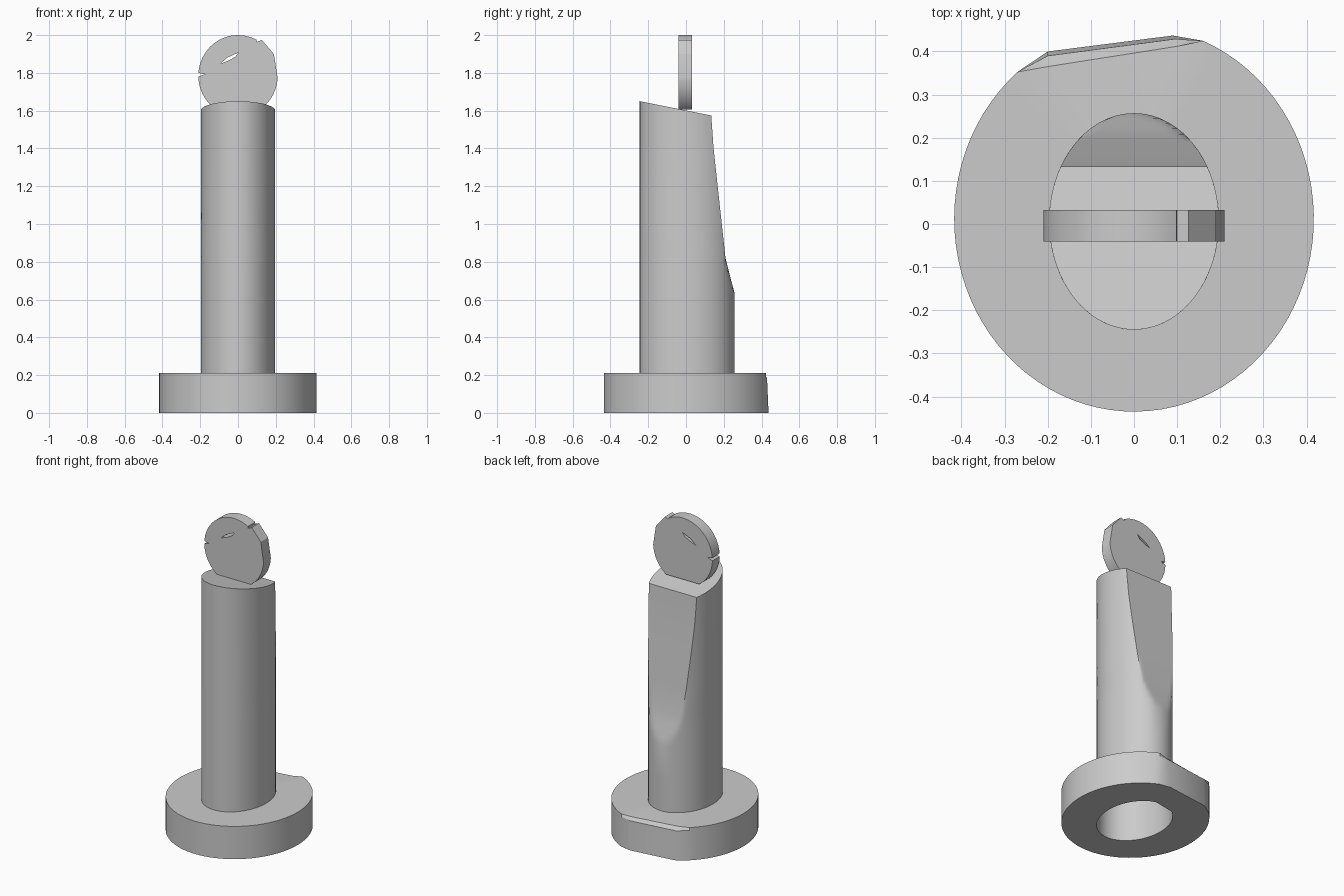
import bpy, math

if "Cube" in bpy.data.objects:
    bpy.data.objects.remove(bpy.data.objects["Cube"])


def make_mesh(name, verts, faces):
    mesh = bpy.data.meshes.new(name)
    mesh.from_pydata(verts, [], faces)
    mesh.update()
    obj = bpy.data.objects.new(name, mesh)
    bpy.context.collection.objects.link(obj)
    return obj


def smooth(obj):
    bpy.ops.object.select_all(action='DESELECT')
    obj.select_set(True)
    bpy.context.view_layer.objects.active = obj
    bpy.ops.object.shade_smooth_by_angle(angle=math.radians(25))


def bridge(n, a, b):
    """Quads joining closed ring a to closed ring b."""
    return [(a * n + i, a * n + (i + 1) % n, b * n + (i + 1) % n, b * n + i)
            for i in range(n)]


def interp(table, t):
    for (t0, v0), (t1, v1) in zip(table, table[1:]):
        if t <= t1:
            return v0 + (v1 - v0) * (t - t0) / (t1 - t0)
    return table[-1][1]


# Shaft and hole ellipse, base ellipse
SX, SY, SC = 0.197, 0.251, 0.006
BX, BY, BC = 0.417, 0.447, 0.012

# Base: thick oval ring with a chipped edge at the back
a_left = math.acos(-0.27 / BX)
a_right = math.acos(0.16 / BX) + 2 * math.pi
ARC = 72
arc = [(BX * math.cos(a), BC + BY * math.sin(a))
       for a in (a_left + (a_right - a_left) * i / ARC for i in range(ARC + 1))]
chip_top = [(0.10, 0.425), (-0.20, 0.378)]
chip_low = [(0.09, 0.437), (-0.20, 0.40)]
chip_mid = [(0.095, 0.429), (-0.20, 0.390)]
chip_shoulder = [(0.10, 0.412), (-0.20, 0.365)]


def hole_point(p):
    a = math.atan2((p[1] - BC) / BY, p[0] / BX)
    return SX * math.cos(a), SC + SY * math.sin(a)


n = len(arc) + 2
hole = [hole_point(p) for p in arc + chip_low]
rings = [
    [(x, y, 0) for x, y in hole],
    [(x, y, 0) for x, y in arc + chip_low],
    [(x, y, 0.19) for x, y in arc] + [(x, y, 0.185) for x, y in chip_mid],
    [(x, y, 0.21) for x, y in arc] + [(x, y, 0.204) for x, y in chip_shoulder],
    [(x, y, 0.21) for x, y in hole],
]
# Keep the plain wall straight while the chipped part leans inward
faces = []
for k in range(4):
    faces += bridge(n, k, k + 1)
faces += bridge(n, 4, 0)
base = make_mesh("base", [v for r in rings for v in r], faces)
smooth(base)

# Shaft: hollow oval column, back planed away towards a slanted top
LIMIT = [(0, 0.257), (0.635, 0.257), (0.72, 0.234), (0.82, 0.209),
         (1.4, 0.146), (1.6, 0.132)]
FRONT, BACK = 56, 16


def shaft_ring(z, top=False):
    lim = interp(LIMIT, z)
    a0 = math.asin((min(lim, 0.209) - SC) / SY)
    pts = []
    for i in range(FRONT + 1):
        a = math.pi - a0 + (math.pi + 2 * a0) * i / FRONT
        pts.append((SX * math.cos(a), SC + SY * math.sin(a)))
    for i in range(1, BACK):
        x = SX * math.cos(a0) * (1 - 2 * i / BACK)
        pts.append((x, min(lim, SC + SY * math.sqrt(1 - (x / SX) ** 2))))
    return [(x, y, 1.601 - 0.2 * y if top else z) for x, y in pts]


levels = [0.205, 0.42, 0.635, 0.68, 0.72, 0.77, 0.82, 1.0, 1.2, 1.4]
rings = [shaft_ring(z) for z in levels] + [shaft_ring(1.575, True)]
n = FRONT + BACK
faces = []
for k in range(len(rings) - 1):
    faces += bridge(n, k, k + 1)
faces.append(tuple(range((len(rings) - 1) * n, len(rings) * n)))
shaft = make_mesh("shaft", [v for r in rings for v in r], faces)
smooth(shaft)

# Top disc: upright plate with two rim notches and a slit through it
RX, RZ, CZ = 0.21, 0.215, 1.785


def rim(d0, d1, steps):
    return [(RX * math.cos(math.radians(d)), CZ + RZ * math.sin(math.radians(d)))
            for d in (d0 + (d1 - d0) * i / steps for i in range(steps + 1))]


outline = rim(62, 176, 28)
outline += [(-0.175, 1.793)]                       # left notch
outline += rim(181, 236, 14)
outline += rim(304, 357, 14)
outline += [(0.190, 1.90), (0.126, 1.975), (0.10, 1.963)]   # worn side, upper notch
slit = [(-0.093, 1.849), (-0.056, 1.881), (0.003, 1.908), (-0.013, 1.886),
        (-0.048, 1.866)]

curve = bpy.data.curves.new("top_disc", 'CURVE')
curve.dimensions = '2D'
curve.fill_mode = 'BOTH'
curve.extrude = 0.037
for loop in (outline, slit):
    sp = curve.splines.new('POLY')
    sp.points.add(len(loop) - 1)
    for p, (x, z) in zip(sp.points, loop):
        p.co = (x, z, 0, 1)
    sp.use_cyclic_u = True
disc = bpy.data.objects.new("top_disc", curve)
bpy.context.collection.objects.link(disc)
disc.rotation_euler = (math.pi / 2, 0, 0)
disc.location = (0, -0.004, 0)
bpy.ops.object.select_all(action='DESELECT')
disc.select_set(True)
bpy.context.view_layer.objects.active = disc
bpy.ops.object.convert(target='MESH')
smooth(bpy.context.view_layer.objects.active)
